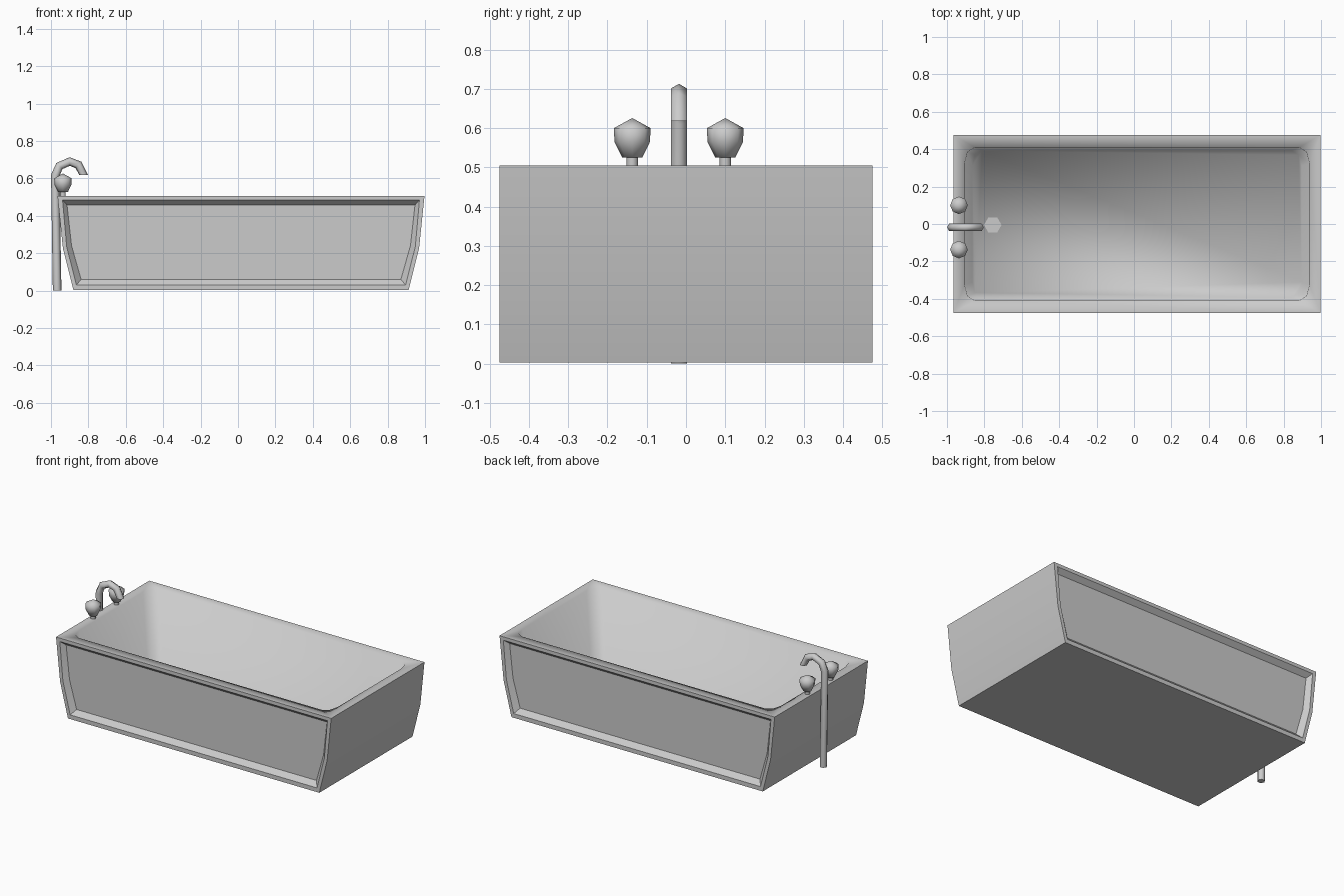
import bpy
import bmesh
import math
from mathutils import Vector

cube = bpy.data.objects.get("Cube")
if cube:
    bpy.data.objects.remove(cube, do_unlink=True)

GREY = (0.6, 0.6, 0.6, 1.0)
enamel = bpy.data.materials.new("grey_enamel")
enamel.use_nodes = True
enamel.diffuse_color = GREY
enamel.node_tree.nodes["Principled BSDF"].inputs["Base Color"].default_value = GREY

MID = 0.016      # tub centre along x
HALF_Y = 0.475   # half width of the tub
TOP = 0.505      # rim height
DEPTH = 0.03     # depth of the recessed side panels


def finish(name, bm, smooth_angle, soft_verts=()):
    """Smooth shading, sharp at steep edges except those touching soft_verts."""
    bmesh.ops.recalc_face_normals(bm, faces=bm.faces)
    soft = set(soft_verts)
    for face in bm.faces:
        face.smooth = True
    for edge in bm.edges:
        gentle = edge.calc_face_angle(0) < math.radians(smooth_angle)
        edge.smooth = gentle or bool(soft.intersection(edge.verts))
    mesh = bpy.data.meshes.new(name)
    bm.to_mesh(mesh)
    bm.free()
    mesh.materials.append(enamel)
    bpy.context.collection.objects.link(bpy.data.objects.new(name, mesh))


def add_ring(bm, points):
    return [bm.verts.new(p) for p in points]


def bridge(bm, a, b, skip=()):
    n = len(a)
    for i in range(n):
        if i not in skip:
            j = (i + 1) % n
            bm.faces.new((a[i], a[j], b[j], b[i]))


def polygon_ring(bm, x, y, z, radius, sides):
    step = 2 * math.pi / sides
    return add_ring(bm, [(x + radius * math.cos(k * step),
                          y + radius * math.sin(k * step), z)
                         for k in range(sides)])


def side_ring(bm, profile, y):
    """Tub end-to-end outline at depth y: up the left end, down the right."""
    left = [(MID - w, y, z) for z, w in profile]
    right = [(MID + w, y, z) for z, w in reversed(profile)]
    return add_ring(bm, left + right)


def basin_ring(bm, scale, z, half_x=0.922, half_y=0.41, rx=0.055, ry=0.085):
    """Rectangle with clipped corners, for the inside of the tub."""
    points = []
    for corner in range(4):
        sx = 1 if corner in (0, 3) else -1
        sy = 1 if corner < 2 else -1
        for k in range(3):
            a = (corner + k / 2) * math.pi / 2
            points.append((MID + scale * (sx * (half_x - rx) + rx * math.cos(a)),
                           scale * (sy * (half_y - ry) + ry * math.sin(a)), z))
    return add_ring(bm, points)


# Tub: tapered shell, recessed long sides, hollow basin
outline = [(0.003, 0.896), (0.225, 0.952), (TOP, 0.981)]
recess = [(0.03, 0.88), (0.235, 0.932), (0.483, 0.954)]
panel = [(0.06, 0.855), (0.24, 0.906), (0.457, 0.93)]

bm = bmesh.new()
outer = []
for side in (-1, 1):
    edge = side_ring(bm, outline, side * HALF_Y)
    lip = side_ring(bm, recess, side * HALF_Y)
    back = side_ring(bm, panel, side * (HALF_Y - DEPTH))
    bridge(bm, edge, lip)
    bridge(bm, lip, back)
    bm.faces.new(back)
    outer.append(edge)
bridge(bm, outer[0], outer[1], skip=(2,))

# Steep basin walls down to a flat floor
brim = basin_ring(bm, 1.0, TOP)
floor = basin_ring(bm, 0.955, 0.06)
bridge(bm, brim, floor)
bm.faces.new(floor)

# Flat rim between the shell and the basin
rim_corners = [outer[0][2], outer[0][3], outer[1][3], outer[1][2]]
rim_edges = []
for loop in (rim_corners, brim):
    for i, v in enumerate(loop):
        w = loop[(i + 1) % len(loop)]
        rim_edges.append(bm.edges.get((v, w)) or bm.edges.new((v, w)))
bmesh.ops.triangle_fill(bm, edges=rim_edges, use_beauty=True, normal=(0, 0, 1))
finish("bathtub", bm, 10, brim + floor)

# Drain: thin hexagonal plate on the floor
bm = bmesh.new()
rings = [polygon_ring(bm, -0.755, -0.005, z, 0.047, 6) for z in (0.059, 0.067)]
bridge(bm, *rings)
for ring in rings:
    bm.faces.new(ring)
finish("drain", bm, 30)

# Faucet: six-sided pipe swept along a bent path, mouth facing down
path = [Vector((x, -0.018, z)) for x, z in
        [(-0.967, 0), (-0.977, 0.615), (-0.955, 0.666), (-0.90, 0.69),
         (-0.853, 0.672), (-0.826, 0.619)]]
up = Vector((0, 0, 1))
bm = bmesh.new()
rings = []
for i, p in enumerate(path):
    if i == 0:
        along = up
    elif i == len(path) - 1:
        along = -up
    else:
        along = (p - path[i - 1]).normalized() + (path[i + 1] - p).normalized()
    across = along.normalized().cross(Vector((0, 1, 0)))
    rings.append(add_ring(bm, [
        p + 0.023 * (across * math.cos(k * math.pi / 3)
                     + Vector((0, math.sin(k * math.pi / 3), 0)))
        for k in range(6)]))
for a, b in zip(rings, rings[1:]):
    bridge(bm, a, b)
bm.faces.new(rings[0])
bm.faces.new(rings[-1])
finish("faucet_pipe", bm, 65)

# Taps: short stem with a rounded, pointed knob
TAP_X = -0.936
knob = [(0.015, 0.50), (0.015, 0.526), (0.026, 0.526), (0.045, 0.565),
        (0.047, 0.600)]
for name, y in (("front_tap", -0.137), ("back_tap", 0.10)):
    bm = bmesh.new()
    rings = [polygon_ring(bm, TAP_X, y, z, r, 8) for r, z in knob]
    for a, b in zip(rings, rings[1:]):
        bridge(bm, a, b)
    bm.faces.new(rings[0])
    apex = bm.verts.new((TAP_X, y, 0.626))
    for k in range(8):
        bm.faces.new((rings[-1][k], rings[-1][(k + 1) % 8], apex))
    finish(name, bm, 70)
